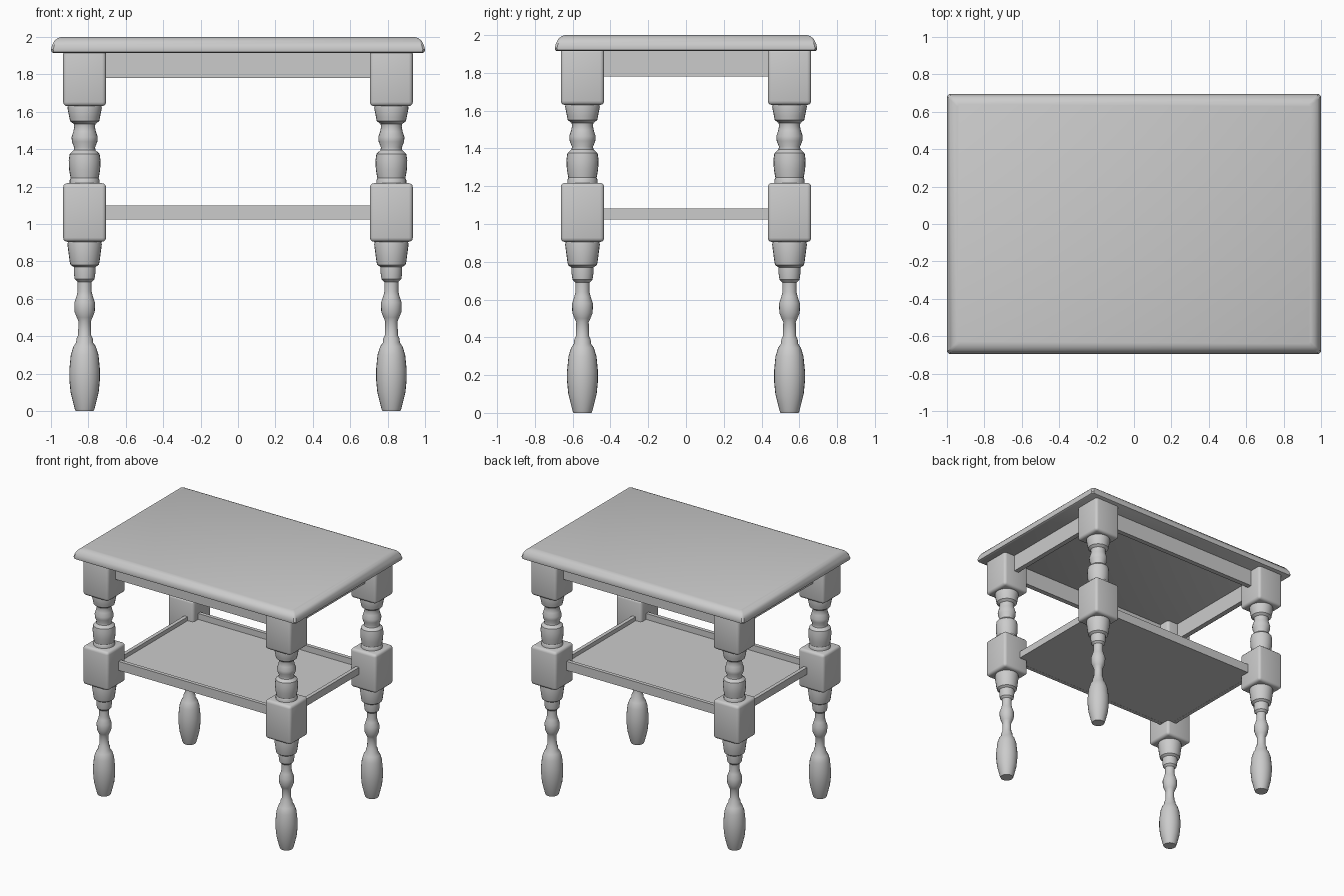
import bpy, bmesh, math

if "Cube" in bpy.data.objects:
    bpy.data.objects.remove(bpy.data.objects["Cube"], do_unlink=True)

wood = bpy.data.materials.new("painted_grey_wood")
wood.use_nodes = True
GREY = (0.6, 0.6, 0.6, 1)
wood.diffuse_color = GREY
wood.node_tree.nodes["Principled BSDF"].inputs["Base Color"].default_value = GREY


def finish(name, bm, angle=35):
    """Turn a bmesh into a smooth-shaded object with sharp edges kept."""
    bmesh.ops.recalc_face_normals(bm, faces=bm.faces)
    mesh = bpy.data.meshes.new(name)
    bm.to_mesh(mesh)
    bm.free()
    mesh.materials.append(wood)
    obj = bpy.data.objects.new(name, mesh)
    bpy.context.collection.objects.link(obj)
    bpy.ops.object.select_all(action="DESELECT")
    obj.select_set(True)
    bpy.context.view_layer.objects.active = obj
    bpy.ops.object.shade_smooth_by_angle(angle=math.radians(angle))
    return obj


def box(name, low, high, bevel=0.0):
    bm = bmesh.new()
    bmesh.ops.create_cube(bm, size=1)
    for v in bm.verts:
        v.co = [l + (c + 0.5) * (h - l) for c, l, h in zip(v.co, low, high)]
    if bevel:
        bmesh.ops.bevel(bm, geom=bm.edges[:], offset=bevel, segments=3,
                        profile=0.5, affect="EDGES")
    return finish(name, bm)


def turning(name, profile, x, y, sides=24):
    """Lathe a (radius, height) profile around a vertical axis."""
    bm = bmesh.new()
    rings = []
    for r, z in profile:
        rings.append([bm.verts.new((x + r * math.cos(a), y + r * math.sin(a), z))
                      for a in (math.tau * i / sides for i in range(sides))])
    for a, b in zip(rings, rings[1:]):
        for i in range(sides):
            j = (i + 1) % sides
            bm.faces.new((a[i], a[j], b[j], b[i]))
    bm.faces.new(rings[0])
    bm.faces.new(rings[-1])
    return finish(name, bm)


# Table top with a rounded upper edge
bm = bmesh.new()
edge = [(0.012, 1.915), (0.003, 1.92), (0, 1.932), (0.006, 1.955),
        (0.018, 1.978), (0.034, 1.993), (0.055, 2.0)]
rings = []
for inset, z in edge:
    w, d, c = 1 - inset, 0.695 - inset, 0.012
    corners = [(w, c - d), (w, d - c), (w - c, d), (c - w, d),
               (-w, d - c), (-w, c - d), (c - w, -d), (w - c, -d)]
    rings.append([bm.verts.new((x, y, z)) for x, y in corners])
for a, b in zip(rings, rings[1:]):
    for i in range(8):
        j = (i + 1) % 8
        bm.faces.new((a[i], a[j], b[j], b[i]))
bm.faces.new(rings[0])
bm.faces.new(rings[-1])
finish("table_top", bm)

# Legs: square blocks joined by turned sections
LX, LY, HALF = 0.82, 0.548, 0.115
lower_turning = [(0.048, 0), (0.053, 0.012), (0.075, 0.1), (0.082, 0.17), (0.082, 0.22),
                 (0.074, 0.3), (0.06, 0.345), (0.046, 0.365), (0.043, 0.39), (0.035, 0.405),
                 (0.033, 0.48), (0.042, 0.5), (0.054, 0.53), (0.055, 0.58),
                 (0.043, 0.615), (0.037, 0.64), (0.038, 0.69), (0.053, 0.705),
                 (0.058, 0.74), (0.058, 0.77), (0.076, 0.782), (0.08, 0.8),
                 (0.092, 0.89), (0.088, 0.91)]
upper_turning = [(0.08, 1.2), (0.08, 1.235), (0.075, 1.245), (0.083, 1.29),
                 (0.085, 1.34), (0.08, 1.375), (0.058, 1.395), (0.056, 1.41),
                 (0.068, 1.44), (0.07, 1.465), (0.06, 1.495), (0.055, 1.52),
                 (0.058, 1.535), (0.078, 1.55), (0.082, 1.57), (0.092, 1.62), (0.088, 1.64)]
for sx, side in ((-1, "right"), (1, "left")):
    for sy, end in ((-1, "front"), (1, "back")):
        x, y = sx * LX, sy * LY
        tag = f"{end}_{side}_leg"
        turning(tag + "_lower_turning", lower_turning, x, y)
        turning(tag + "_upper_turning", upper_turning, x, y)
        for part, z0, z1 in (("middle_block", 0.905, 1.218), ("top_block", 1.63, 1.93)):
            box(f"{tag}_{part}", (x - HALF, y - HALF, z0), (x + HALF, y + HALF, z1), 0.022)

# Aprons under the top and rails around the shelf
for s, end, side in ((-1, "front", "right"), (1, "back", "left")):
    for kind, z0, zlong, zshort, py, px, t in (
            ("apron", 1.78, 1.92, 1.92, 0.545, 0.82, 0.02),
            ("shelf_rail", 1.025, 1.098, 1.082, 0.51, 0.77, 0.015)):
        box(f"{end}_{kind}", (-0.78, s * py - t, z0), (0.78, s * py + t, zlong))
        box(f"{side}_{kind}", (s * px - t, -0.5, z0), (s * px + t, 0.5, zshort))

# Lower shelf panel
box("shelf", (-0.77, -0.51, 1.026), (0.77, 0.51, 1.05))
